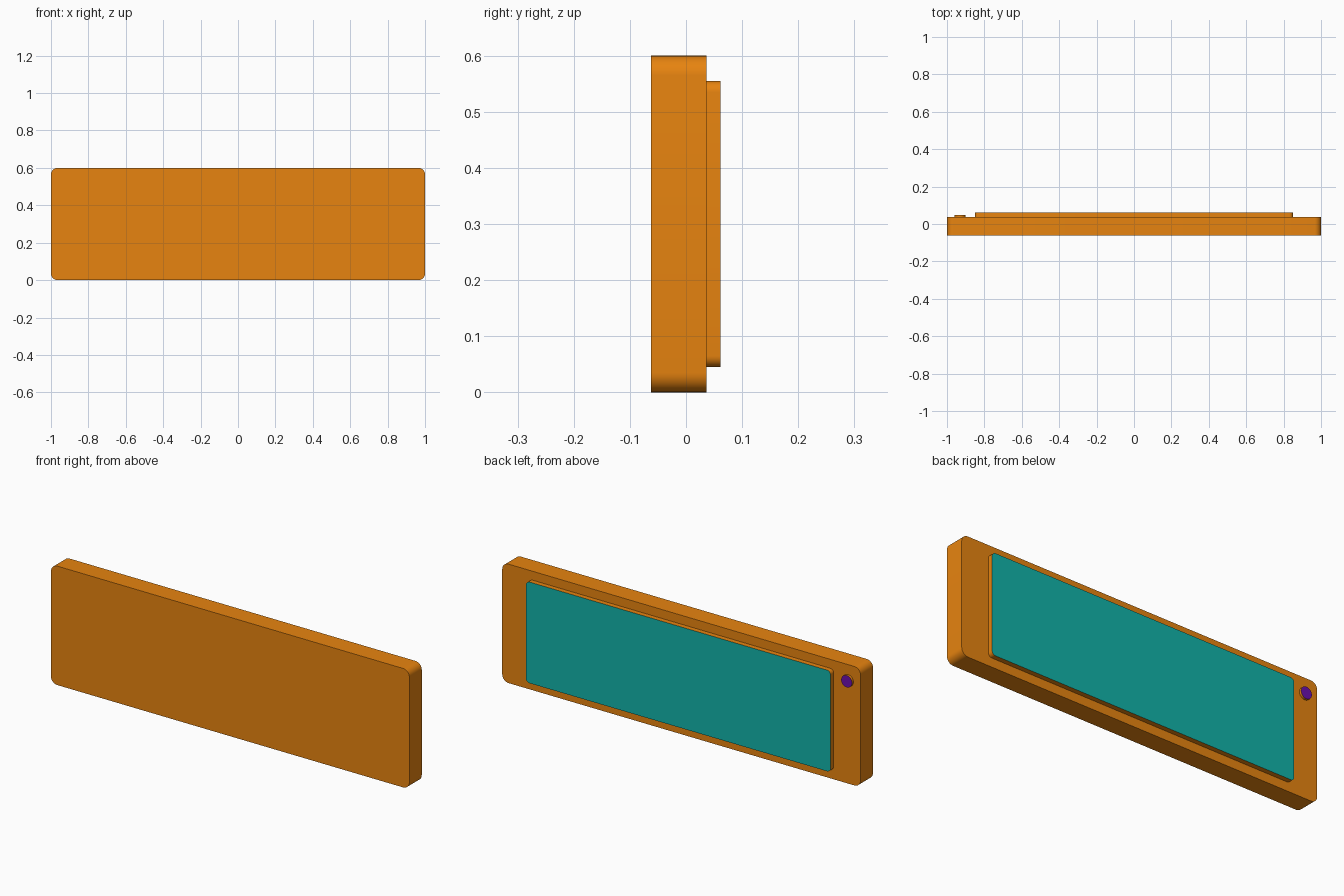
import bpy, bmesh, math

if "Cube" in bpy.data.objects:
    bpy.data.objects.remove(bpy.data.objects["Cube"])


def material(name, rgb):
    m = bpy.data.materials.new(name)
    m.diffuse_color = (*rgb, 1)
    m.use_nodes = True
    m.node_tree.nodes["Principled BSDF"].inputs["Base Color"].default_value = m.diffuse_color
    return m


orange = material("orange", (0.8, 0.23, 0.005))
teal = material("teal", (0.006, 0.45, 0.40))
purple = material("purple", (0.15, 0.005, 0.42))


def slab(name, outline, y0, y1, side_mat, back_mat):
    """Extrude an x-z outline from y0 to y1; the back (+y) face gets its own colour."""
    bm = bmesh.new()
    face = bm.faces.new([bm.verts.new((x, y0, z)) for x, z in outline])
    ext = bmesh.ops.extrude_face_region(bm, geom=[face])
    verts = [g for g in ext["geom"] if isinstance(g, bmesh.types.BMVert)]
    bmesh.ops.translate(bm, verts=verts, vec=(0, y1 - y0, 0))
    bmesh.ops.recalc_face_normals(bm, faces=bm.faces)
    for f in bm.faces:
        f.material_index = 1 if f.normal.y > 0.9 else 0
    me = bpy.data.meshes.new(name)
    bm.to_mesh(me)
    bm.free()
    me.materials.append(side_mat)
    me.materials.append(back_mat)
    ob = bpy.data.objects.new(name, me)
    bpy.context.collection.objects.link(ob)
    bpy.ops.object.select_all(action='DESELECT')
    ob.select_set(True)
    bpy.context.view_layer.objects.active = ob
    bpy.ops.object.shade_smooth_by_angle(angle=math.radians(30))
    return ob


def rounded_rect(hx, z0, z1, r, n=8):
    pts = []
    corners = [(hx - r, z1 - r), (-hx + r, z1 - r), (-hx + r, z0 + r), (hx - r, z0 + r)]
    for k, (cx, cz) in enumerate(corners):
        for i in range(n + 1):
            a = math.pi / 2 * (k + i / n)
            pts.append((cx + r * math.cos(a), cz + r * math.sin(a)))
    return pts


def circle(cx, cz, r, n=32):
    return [(cx + r * math.cos(2 * math.pi * i / n),
             cz + r * math.sin(2 * math.pi * i / n)) for i in range(n)]


# Main body with rounded corners
slab("body", rounded_rect(1.0, 0, 0.6, 0.035), -0.0625, 0.0365, orange, orange)
# Raised panel on the back with a teal face
slab("raised_panel", rounded_rect(0.85, 0.045, 0.555, 0.02), 0.0365, 0.0615, orange, teal)
# Small round button in the upper corner of the back
slab("round_button", circle(-0.93, 0.52, 0.03), 0.0365, 0.0485, orange, purple)
